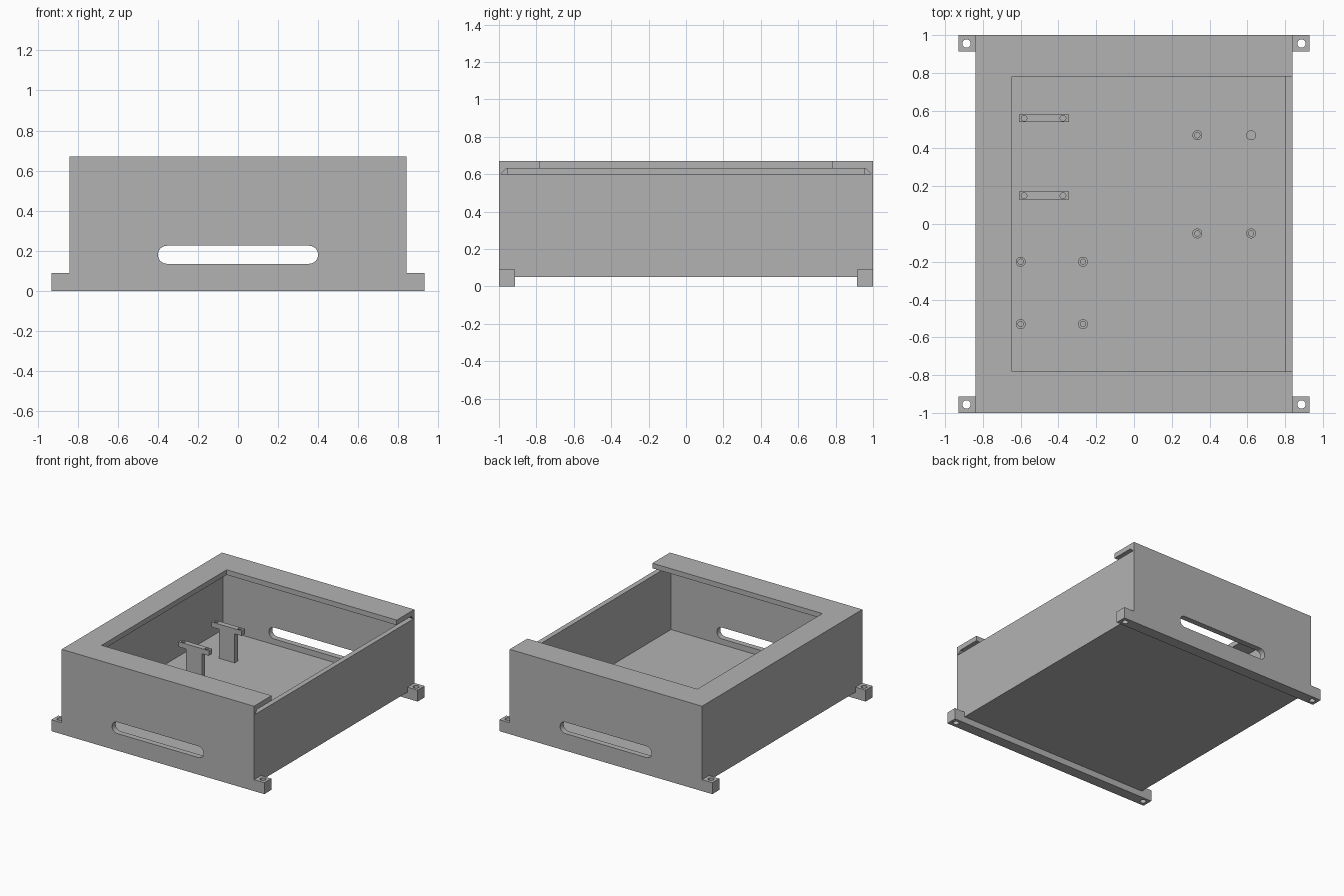
import bpy, bmesh, math

cube = bpy.data.objects.get("Cube")
if cube:
    bpy.data.objects.remove(cube, do_unlink=True)

grey = bpy.data.materials.new("plain grey")
grey.use_nodes = True
COLOUR = (0.45, 0.45, 0.45, 1)
grey.diffuse_color = COLOUR
grey.node_tree.nodes["Principled BSDF"].inputs["Base Color"].default_value = COLOUR


def add_object(name, bm):
    bmesh.ops.recalc_face_normals(bm, faces=bm.faces)
    mesh = bpy.data.meshes.new(name)
    bm.to_mesh(mesh)
    bm.free()
    mesh.materials.append(grey)
    obj = bpy.data.objects.new(name, mesh)
    bpy.context.scene.collection.objects.link(obj)
    return obj


def prism(name, outline, depth):
    """Closed outline of 3D points pushed along the depth vector."""
    bm = bmesh.new()
    face = bm.faces.new([bm.verts.new(p) for p in outline])
    moved = bmesh.ops.extrude_face_region(bm, geom=[face])["geom"]
    verts = [v for v in moved if isinstance(v, bmesh.types.BMVert)]
    bmesh.ops.translate(bm, verts=verts, vec=depth)
    # the extrusion may leave the starting face out, so close any gap
    bmesh.ops.holes_fill(bm, edges=[e for e in bm.edges if e.is_boundary])
    return add_object(name, bm)


def box(name, x, y, z):
    outline = [(x[0], y[0], z[0]), (x[1], y[0], z[0]), (x[1], y[1], z[0]), (x[0], y[1], z[0])]
    return prism(name, outline, (0, 0, z[1] - z[0]))


def cylinder(name, x, y, z, radius, sides=32):
    turns = [2 * math.pi * i / sides for i in range(sides)]
    outline = [(x + radius * math.cos(a), y + radius * math.sin(a), z[0]) for a in turns]
    return prism(name, outline, (0, 0, z[1] - z[0]))


def combine(target, other, operation="DIFFERENCE"):
    mod = target.modifiers.new("combine", "BOOLEAN")
    mod.operation = operation
    mod.solver = "EXACT"
    mod.object = other
    bpy.context.view_layer.update()
    result = bpy.data.meshes.new_from_object(target.evaluated_get(bpy.context.evaluated_depsgraph_get()))
    target.modifiers.clear()
    target.data = result
    bpy.data.objects.remove(other, do_unlink=True)


HALF_X, INNER_X, INNER_Y = 0.84, 0.80, 0.955
FLOOR, LEDGE, LID, TOP = 0.09, 0.60, 0.63, 0.67

# Case shell: cavity, then sliding lid channel and top opening, both open at the left side
case = box("case", (-HALF_X, HALF_X), (-1, 1), (0.05, TOP))
combine(case, box("cavity", (-INNER_X, INNER_X), (-INNER_Y, INNER_Y), (FLOOR, LID)))
channel = [(-0.74, -0.99, LEDGE), (-0.74, 0.99, LEDGE), (-0.74, 0.96, LID), (-0.74, -0.96, LID)]
combine(case, prism("lid_channel", channel, (2, 0, 0)))
combine(case, box("top_opening", (-0.645, 1), (-0.78, 0.78), (0.615, 0.8)))

# Rounded slot through the front and back walls
slot = []
for side, start in ((1, -math.pi / 2), (-1, math.pi / 2)):
    for i in range(17):
        a = start + math.pi * i / 16
        slot.append((side * 0.355 + 0.045 * math.cos(a), -1.1, 0.18 + 0.045 * math.sin(a)))
combine(case, prism("slot", slot, (0, 2.2, 0)))

# Foot rails with screw tabs at both ends
for name, side in (("front_foot", -1), ("back_foot", 1)):
    y = sorted((side * 0.913, side * 1.0))
    rail = box(name + "_rail", (-HALF_X, HALF_X), y, (0, 0.05))
    for end, x in (("right", -1), ("left", 1)):
        tab = box(f"{name}_{end}_tab", sorted((x * HALF_X, x * 0.93)), y, (0, FLOOR))
        combine(tab, cylinder("hole", x * 0.887, side * 0.955, (-0.1, 0.2), 0.022))

# Board standoffs with screw holes; one is a plain peg
spots = [(x, y) for x in (-0.6, -0.27) for y in (-0.53, -0.2)]
spots += [(x, y) for x in (0.335, 0.62) for y in (-0.05, 0.47)]
for i, (x, y) in enumerate(spots):
    post = cylinder(f"standoff_{i + 1}", x, y, (FLOOR - 0.01, 0.13), 0.026)
    if i < len(spots) - 1:
        combine(post, cylinder("hole", x, y, (FLOOR, 0.2), 0.014))

# T-shaped brackets
for name, y in (("front_bracket", 0.15), ("back_bracket", 0.56)):
    box(name + "_stem", (-0.545, -0.407), (y - 0.02, y + 0.02), (FLOOR - 0.01, 0.325))
    bar = box(name + "_bar", (-0.61, -0.345), (y - 0.021, y + 0.021), (0.32, 0.36))
    for x in (-0.582, -0.376):
        combine(bar, cylinder("hole", x, y, (0.2, 0.5), 0.015))
